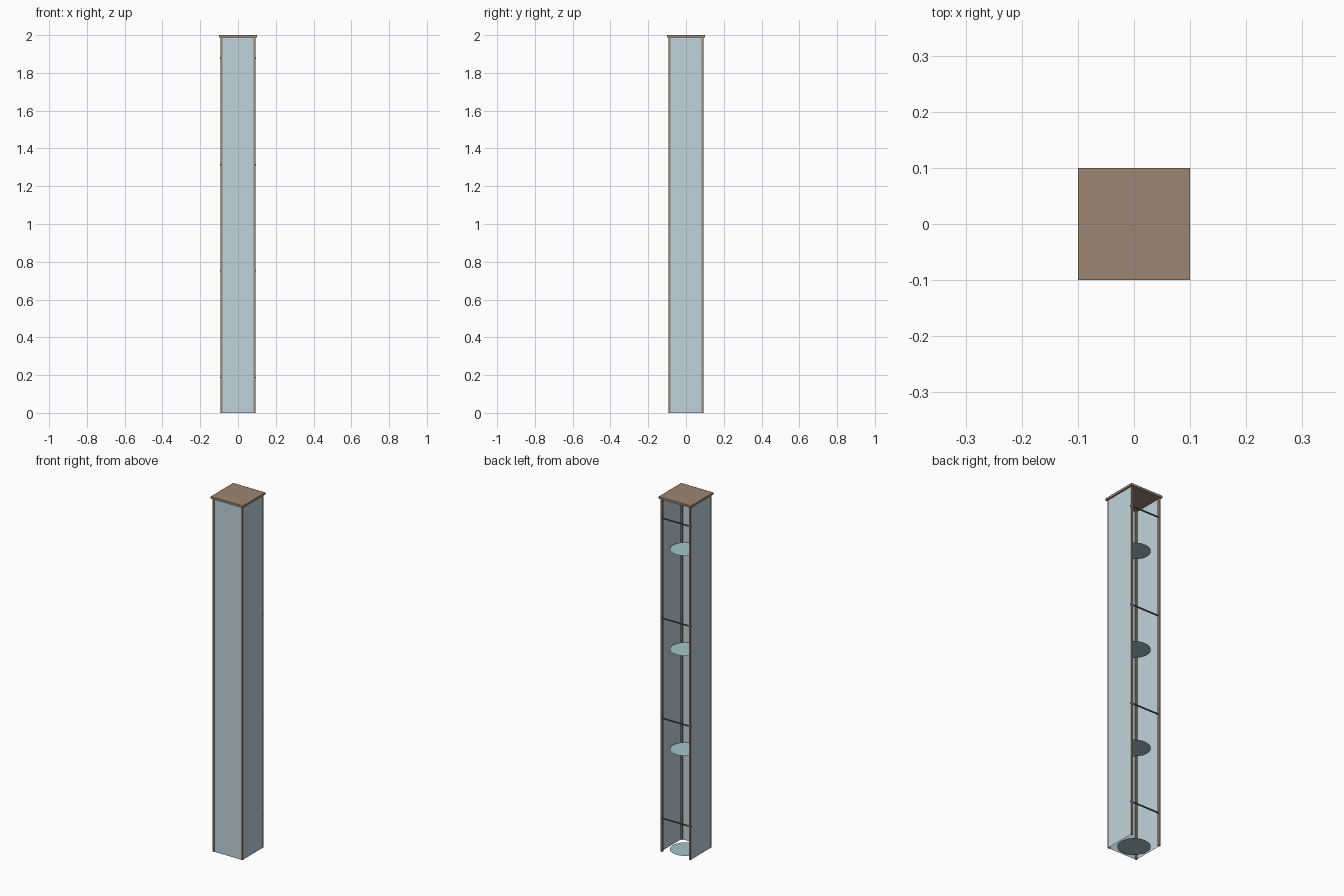
import bpy, bmesh, math
from mathutils import Matrix

if "Cube" in bpy.data.objects:
    bpy.data.objects.remove(bpy.data.objects["Cube"])


def material(name, rgb):
    m = bpy.data.materials.new(name)
    m.diffuse_color = (*rgb, 1)
    m.use_nodes = True
    m.node_tree.nodes["Principled BSDF"].inputs["Base Color"].default_value = m.diffuse_color
    return m


frame_mat = material("frame_brown", (0.33, 0.24, 0.17))
panel_mat = material("panel_blue", (0.52, 0.66, 0.72))
disc_mat = material("disc_teal", (0.36, 0.55, 0.58))
rung_mat = material("rung_dark", (0.10, 0.13, 0.15))


def finish(name, bm, mat):
    mesh = bpy.data.meshes.new(name)
    bm.to_mesh(mesh)
    bm.free()
    mesh.materials.append(mat)
    obj = bpy.data.objects.new(name, mesh)
    bpy.context.collection.objects.link(obj)
    return obj


def box(name, lo, hi, mat):
    bm = bmesh.new()
    size = [b - a for a, b in zip(lo, hi)]
    mid = [(a + b) / 2 for a, b in zip(lo, hi)]
    bmesh.ops.create_cube(bm, size=1, matrix=Matrix.Translation(mid) @ Matrix.Diagonal((*size, 1)))
    return finish(name, bm, mat)


def panel(name, angle):
    # Upright sheet facing -y, turned about z into place
    bm = bmesh.new()
    vs = [bm.verts.new(p) for p in ((-W, -P, 0), (W, -P, 0), (W, -P, CAP), (-W, -P, CAP))]
    bm.faces.new(vs)
    bm.transform(Matrix.Rotation(angle, 4, 'Z'))
    return finish(name, bm, panel_mat)


CAP = 1.988           # underside of the cap
IN, OUT = 0.083, 0.093  # post extents from the axis
P = 0.0915            # panel plane distance
W = 0.086             # panel half width
STEP = 0.5635         # vertical spacing of discs and rungs

# Top cap
box("top_cap", (-0.1, -0.1, CAP), (0.1, 0.1, 2.0), frame_mat)

# Corner posts
for sx in (-1, 1):
    for sy in (-1, 1):
        xs, ys = sorted((sx * IN, sx * OUT)), sorted((sy * IN, sy * OUT))
        box("corner_post", (xs[0], ys[0], 0), (xs[1], ys[1], CAP), frame_mat)

# Panels on front and both sides, back left open
panel("front_panel", 0)
panel("right_panel", math.pi / 2)
panel("left_panel", -math.pi / 2)

# Flat round shelves and back rungs
for i in range(4):
    bm = bmesh.new()
    bmesh.ops.create_circle(bm, cap_ends=True, segments=32, radius=0.083,
                            matrix=Matrix.Translation((0, 0, 0.002 + i * STEP)))
    finish("round_shelf", bm, disc_mat)
    z = 0.187 + i * STEP
    box("back_rung", (-0.096, 0.085, z - 0.003), (0.096, 0.091, z + 0.003), rung_mat)
